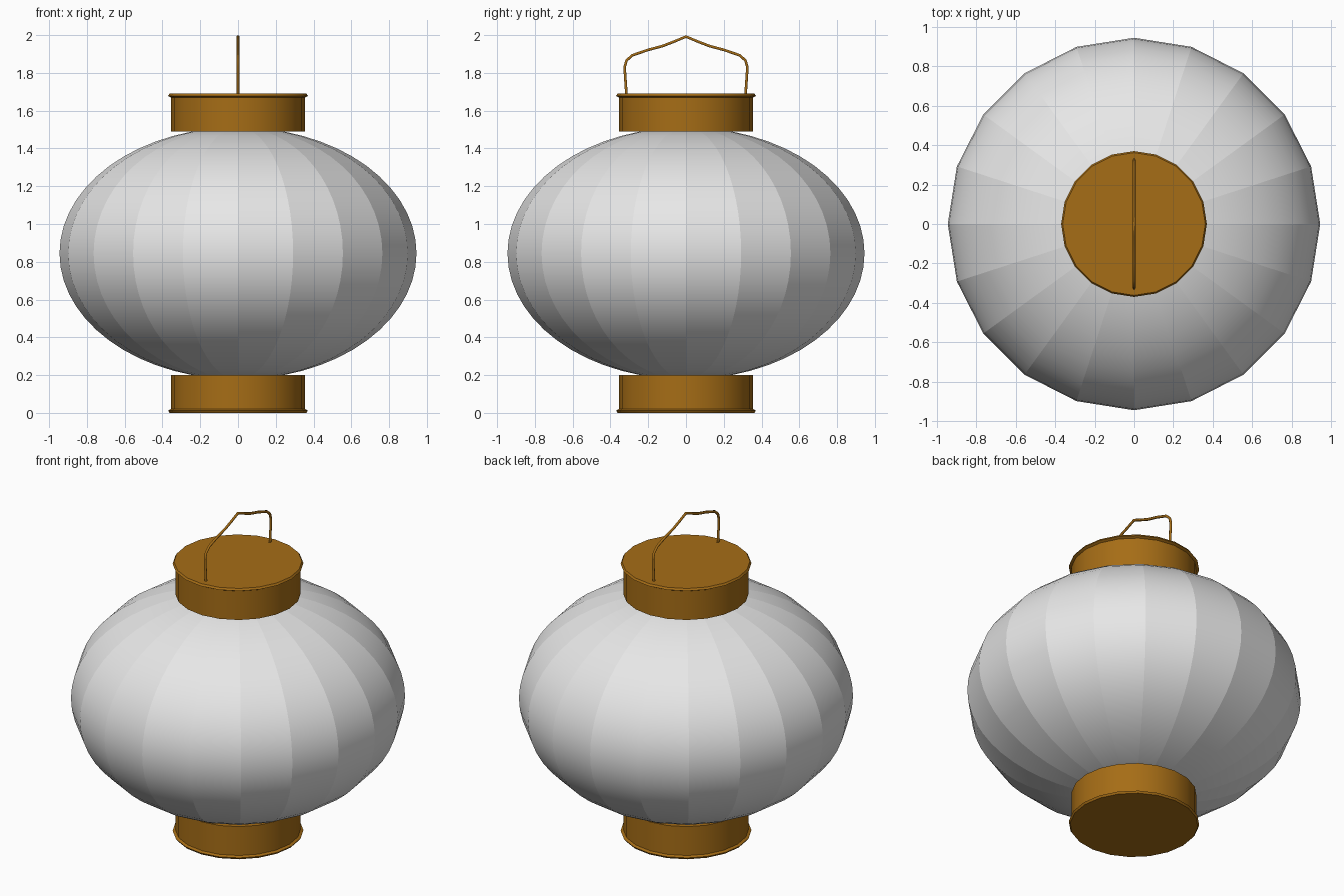
import bpy, bmesh
from math import cos, sin, pi, radians

SIDES = 20
MID = 0.845          # height of the lantern's widest point

cube = bpy.data.objects.get("Cube")
if cube:
    bpy.data.objects.remove(cube, do_unlink=True)


def material(name, rgb):
    m = bpy.data.materials.new(name)
    m.use_nodes = True
    m.diffuse_color = (*rgb, 1)
    m.node_tree.nodes["Principled BSDF"].inputs["Base Color"].default_value = (*rgb, 1)
    return m


def lathe(name, profile, mat, sharp_ribs=False, crease=35):
    """Spin a (radius, height) profile around z, closing both ends."""
    bm = bmesh.new()
    rings = []
    for r, z in profile:
        rings.append([bm.verts.new((r * cos(2 * pi * i / SIDES), r * sin(2 * pi * i / SIDES), z))
                      for i in range(SIDES)])
    for low, high in zip(rings, rings[1:]):
        for i in range(SIDES):
            j = (i + 1) % SIDES
            bm.faces.new((low[i], low[j], high[j], high[i]))
    bm.faces.new(rings[0][::-1])
    bm.faces.new(rings[-1])
    bmesh.ops.recalc_face_normals(bm, faces=bm.faces[:])
    for f in bm.faces:
        f.smooth = True
    for e in bm.edges:
        rib = abs(e.verts[0].co.z - e.verts[1].co.z) > 1e-4
        e.smooth = not (rib and sharp_ribs) and e.calc_face_angle(0) < radians(crease)
    mesh = bpy.data.meshes.new(name)
    bm.to_mesh(mesh)
    bm.free()
    mesh.materials.append(mat)
    obj = bpy.data.objects.new(name, mesh)
    bpy.context.collection.objects.link(obj)
    return obj


paper = material("pale paper", (0.8, 0.8, 0.8))
gold = material("dark gold", (0.38, 0.153, 0.008))

# Ribbed paper shade: an ellipsoid with flat panels, ends hidden in the caps
shade = []
for k in range(25):
    a = radians(-75 + 150 * k / 24)
    shade.append((0.945 * cos(a), MID + 0.667 * sin(a)))
lathe("paper_shade", shade, paper, sharp_ribs=True)

# Matching end caps with a small flared rim
cap = [(0.355, 0.645), (0.355, 0.825), (0.37, 0.833), (0.362, 0.845)]
lathe("top_cap", [(r, MID + h) for r, h in cap], gold)
lathe("bottom_cap", [(r, MID - h) for r, h in cap], gold)

# Bent wire handle, mirrored about its peak
half = [(0.315, 1.68), (0.325, 1.83), (0.315, 1.865), (0.285, 1.893),
        (0.2, 1.922), (0.125, 1.942), (0.06, 1.967)]
path = [(-y, z) for y, z in half] + [(0, 1.992)] + half[::-1]
curve = bpy.data.curves.new("wire_handle", "CURVE")
curve.dimensions = "3D"
curve.bevel_depth = 0.008
curve.bevel_resolution = 1
curve.use_fill_caps = True
spline = curve.splines.new("POLY")
spline.points.add(len(path) - 1)
for p, (y, z) in zip(spline.points, path):
    p.co = (0, y, z, 1)
curve.materials.append(gold)
bpy.context.collection.objects.link(bpy.data.objects.new("wire_handle", curve))
